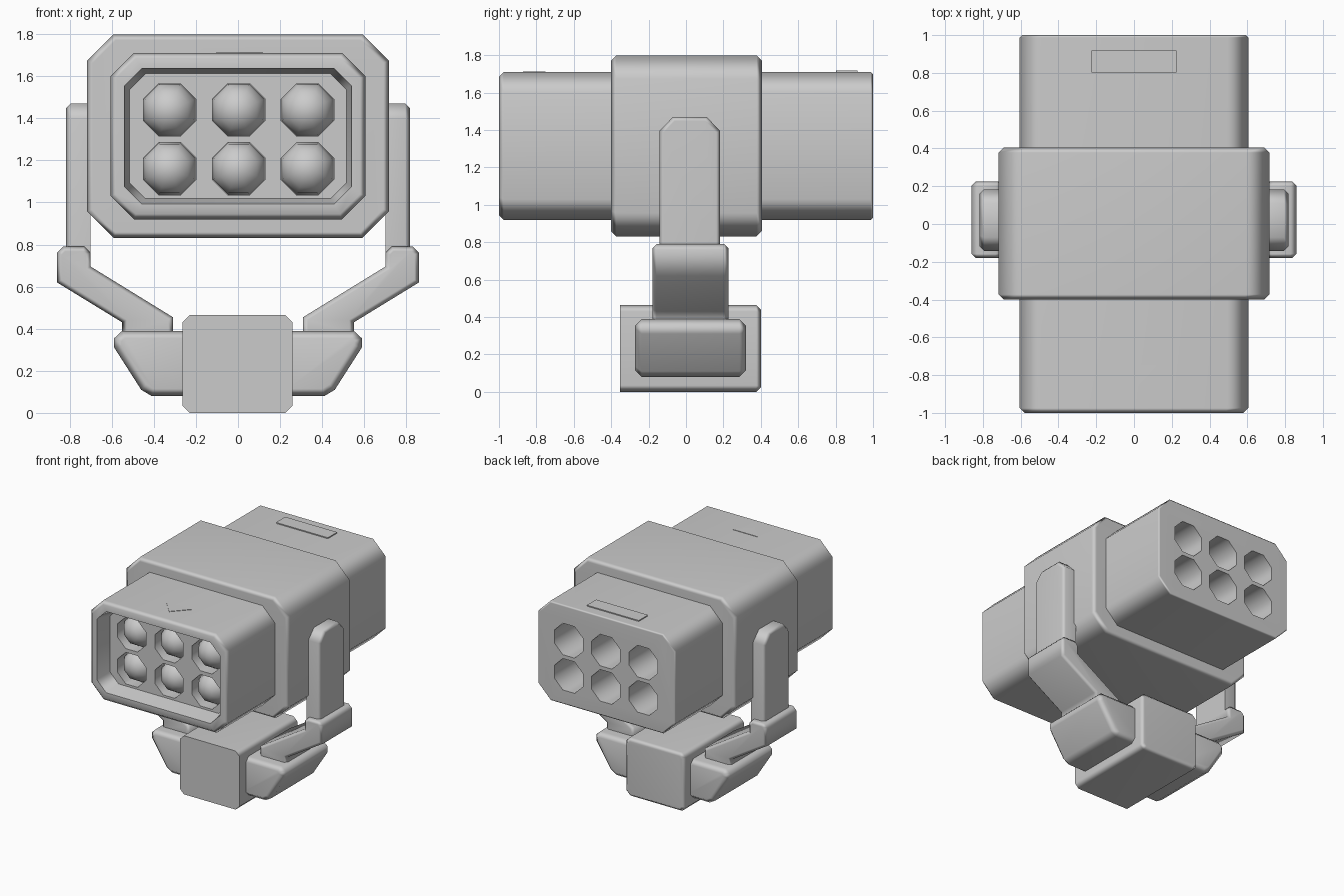
import bpy, bmesh, math

cube = bpy.data.objects.get("Cube")
if cube:
    bpy.data.objects.remove(cube, do_unlink=True)

grey = bpy.data.materials.new("plain grey")
grey.use_nodes = True
grey.diffuse_color = (0.6, 0.6, 0.6, 1)
grey.node_tree.nodes["Principled BSDF"].inputs["Base Color"].default_value = (0.6, 0.6, 0.6, 1)


def activate(obj):
    bpy.ops.object.select_all(action='DESELECT')
    obj.select_set(True)
    bpy.context.view_layer.objects.active = obj


def finish(obj, angle=50):
    """Smooth shading that keeps large faces flat."""
    activate(obj)
    bpy.ops.object.shade_smooth_by_angle(angle=math.radians(angle))
    mod = obj.modifiers.new("Weighted normals", 'WEIGHTED_NORMAL')
    mod.keep_sharp = True


def box_outline(cx, cz, hx, hz, c):
    """Rectangle with its corners cut off by c."""
    pts = [(hx - c, hz), (hx, hz - c), (hx, c - hz), (hx - c, -hz),
           (c - hx, -hz), (-hx, c - hz), (-hx, hz - c), (c - hx, hz)]
    return [(cx + x, cz + z) for x, z in pts]


def add_prism(bm, start, end, place, a, b, bevels=(0, 0)):
    """Join two matching outlines at depths a and b, with chamfered rims."""
    rings = [[bm.verts.new(place(p, q, d)) for p, q in ring]
             for ring, d in ((start, a), (end, b))]
    caps = [bm.faces.new(r) for r in rings]
    n = len(start)
    for i in range(n):
        j = (i + 1) % n
        bm.faces.new((rings[0][i], rings[0][j], rings[1][j], rings[1][i]))
    bmesh.ops.recalc_face_normals(bm, faces=bm.faces[:])
    for cap, width in zip(caps, bevels):
        if width:
            bmesh.ops.bevel(bm, geom=list(cap.edges), offset=width,
                            segments=1, affect='EDGES', clamp_overlap=True)


def to_object(name, bm):
    bmesh.ops.recalc_face_normals(bm, faces=bm.faces[:])
    mesh = bpy.data.meshes.new(name)
    bm.to_mesh(mesh)
    bm.free()
    mesh.materials.append(grey)
    obj = bpy.data.objects.new(name, mesh)
    bpy.context.collection.objects.link(obj)
    return obj


def along_y(p, q, d):
    return (p, d, q)


def along_z(p, q, d):
    return (p, q, d)


def prism(name, outline, place, a, b, bevels=(0, 0), end=None):
    bm = bmesh.new()
    add_prism(bm, outline, end or outline, place, a, b, bevels)
    return to_object(name, bm)


def cut(obj, cutter):
    cutter.hide_render = True
    mod = obj.modifiers.new("Cut", 'BOOLEAN')
    mod.operation = 'DIFFERENCE'
    mod.solver = 'EXACT'
    mod.object = cutter
    activate(obj)
    bpy.ops.object.modifier_apply(modifier=mod.name)
    bpy.data.objects.remove(cutter, do_unlink=True)


MID_Z = 1.315
CELLS = [(x, z) for x in (-0.325, 0.003, 0.33) for z in (1.16, 1.44)]
CELL_R = 0.125
FLOOR = -0.87


def cell_cutter(a, b):
    bm = bmesh.new()
    for x, z in CELLS:
        ring = box_outline(x, z, CELL_R, CELL_R, CELL_R * 0.586)
        add_prism(bm, ring, ring, along_y, a, b)
    return to_object("cell_cutter", bm)


# Long pod with a tapered front recess and octagonal cells at both ends
pod = prism("launcher_pod", box_outline(0, MID_Z, 0.605, 0.395, 0.11),
            along_y, -1, 1, (0.025, 0.012))
cut(pod, prism("recess_cutter", box_outline(0, MID_Z, 0.548, 0.33, 0.085), along_y,
               -1.04, FLOOR, end=box_outline(0, MID_Z, 0.515, 0.297, 0.075)))
cut(pod, cell_cutter(FLOOR - 0.05, -0.6))
cut(pod, cell_cutter(0.1, 1.1))
finish(pod, 50)

# Thick sleeve around the middle
sleeve = prism("middle_sleeve", box_outline(0, MID_Z, 0.717, 0.483, 0.125),
               along_y, -0.4, 0.405, (0.027, 0.027))
finish(sleeve)

# Rounded noses inside the front cells
for i, (x, z) in enumerate(CELLS):
    bpy.ops.mesh.primitive_uv_sphere_add(segments=8, ring_count=8, radius=0.134,
                                         location=(x, FLOOR + 0.125, z))
    nose = bpy.context.object
    nose.name = f"cell_nose_{i + 1}"
    nose.data.materials.append(grey)
    for v in nose.data.vertices:
        a = math.pi / 8
        vx, vy, vz = v.co
        v.co = (vx * math.cos(a) - vy * math.sin(a), -vz,
                vx * math.sin(a) + vy * math.cos(a))
    activate(nose)
    bpy.ops.object.shade_smooth()
    nose.data.flip_normals() if nose.data.polygons[0].normal.dot(
        nose.data.polygons[0].center) < 0 else None

# Raised marker plates on the top
plate = prism("rear_top_plate", box_outline(0, 0.86, 0.228, 0.058, 0.004),
              along_z, 1.70, 1.718)
finish(plate)
prism("front_arrow_plate", [(-0.105, -0.75), (0.118, -0.75), (0.006, -0.872)],
      along_z, 1.705, 1.713)

# Mount block, sharp at the front and chamfered at the back
block = prism("mount_block", box_outline(-0.002, 0.2325, 0.262, 0.2325, 0.035),
              along_y, -0.352, 0.4, (0, 0.025))
finish(block)

# Side wings, bent elbows and upright arms
WING = [(0.2, 0.39), (0.55, 0.39), (0.588, 0.355), (0.588, 0.31),
        (0.46, 0.11), (0.41, 0.08), (0.2, 0.08)]
ELBOW = [(0.31, 0.36), (0.31, 0.455), (0.70, 0.695), (0.70, 0.76), (0.73, 0.79),
         (0.83, 0.79), (0.86, 0.76), (0.86, 0.62), (0.55, 0.43), (0.55, 0.36)]
ARM = [(-0.142, 0.7), (0.183, 0.7), (0.183, 1.395), (0.11, 1.47),
       (-0.07, 1.47), (-0.142, 1.395)]

for side, s in (("left", 1), ("right", -1)):
    def mirrored(p, q, d):
        return (s * p, d, q)

    def sideways(p, q, d):
        return (s * d, p, q)

    finish(prism(f"{side}_wing", WING, mirrored, -0.272, 0.32, (0.035, 0.035)))
    finish(prism(f"{side}_elbow", ELBOW, mirrored, -0.18, 0.226, (0.022, 0.022)))
    finish(prism(f"{side}_arm", ARM, sideways, 0.7, 0.817, (0, 0.022)))
